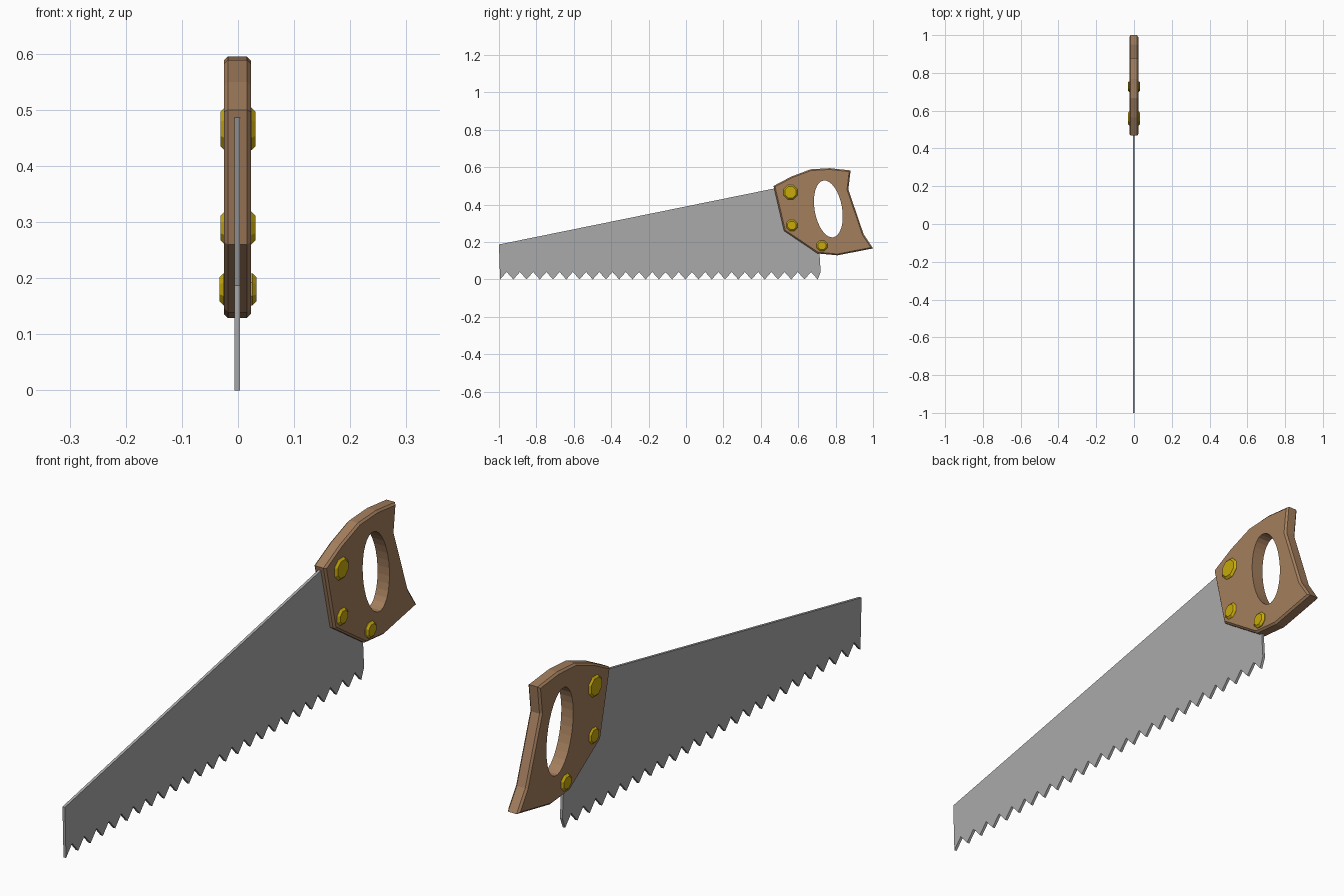
import bpy
import bmesh
from math import cos, sin, pi, radians

cube = bpy.data.objects.get("Cube")
if cube:
    bpy.data.objects.remove(cube)


def make_material(name, color):
    mat = bpy.data.materials.new(name)
    mat.use_nodes = True
    mat.diffuse_color = (*color, 1)
    mat.node_tree.nodes["Principled BSDF"].inputs["Base Color"].default_value = (*color, 1)
    return mat


steel = make_material("steel grey", (0.40, 0.40, 0.40))
wood = make_material("brown wood", (0.37, 0.21, 0.11))
brass = make_material("brass yellow", (0.58, 0.40, 0.003))


def plate(name, outline, x_min, x_max, mat=None, chamfer=0):
    """Extrude a (y, z) outline along x, optionally chamfering both rims."""
    bm = bmesh.new()
    base = bm.faces.new([bm.verts.new((x_min, y, z)) for y, z in outline])
    grown = bmesh.ops.extrude_face_region(bm, geom=[base], use_keep_orig=True)
    top = [v for v in grown["geom"] if isinstance(v, bmesh.types.BMVert)]
    bmesh.ops.translate(bm, verts=top, vec=(x_max - x_min, 0, 0))
    bmesh.ops.recalc_face_normals(bm, faces=bm.faces[:])
    if chamfer:
        rims = [e for e in bm.edges if abs(e.verts[0].co.x - e.verts[1].co.x) < 1e-5]
        bmesh.ops.bevel(bm, geom=rims, offset=chamfer, segments=1,
                        profile=0.5, affect='EDGES')
    mesh = bpy.data.meshes.new(name)
    bm.to_mesh(mesh)
    bm.free()
    obj = bpy.data.objects.new(name, mesh)
    bpy.context.collection.objects.link(obj)
    if mat:
        mesh.materials.append(mat)
    return obj


def ellipse(cy, cz, ry, rz, count, tilt=0, start=0):
    points = []
    for i in range(count):
        a = start + 2 * pi * i / count
        u, v = ry * cos(a), rz * sin(a)
        points.append((cy + u * cos(tilt) - v * sin(tilt),
                       cz + u * sin(tilt) + v * cos(tilt)))
    return points


# Blade: tapered sheet with a row of triangular teeth along the bottom
TEETH = 24
first, last = -0.994, 0.704
pitch = (last - first) / TEETH
outline = [(-1.0, 0.187)]
for i in range(TEETH):
    outline += [(first + i * pitch, 0), (first + (i + 0.5) * pitch, 0.04)]
outline += [(last, 0), (0.72, 0.04), (0.713, 0.15), (0.60, 0.40), (0.475, 0.487)]
plate("blade", outline, -0.0065, 0.0035, steel)

# Handle: chamfered wooden grip with a tilted oval finger hole
grip = [(0.468, 0.50), (0.563, 0.55), (0.666, 0.589), (0.768, 0.595), (0.88, 0.583),
        (0.868, 0.481), (0.95, 0.241), (1.0, 0.166), (0.81, 0.129), (0.703, 0.139),
        (0.524, 0.26)]
handle = plate("handle", grip, -0.025, 0.023, wood, 0.007)
cutter = plate("finger_hole_cutter", ellipse(0.761, 0.377, 0.0735, 0.154, 32, radians(10)),
               -0.1, 0.1)
cutter.hide_render = True
cut = handle.modifiers.new("finger hole", 'BOOLEAN')
cut.operation, cut.solver, cut.object = 'DIFFERENCE', 'EXACT', cutter
bpy.context.view_layer.objects.active = handle
bpy.ops.object.modifier_apply(modifier=cut.name)
bpy.data.objects.remove(cutter)

# Bolts: octagonal studs passing through the handle
for name, y, z, r, half in (("upper_bolt", 0.559, 0.466, 0.041, 0.0315),
                            ("middle_bolt", 0.566, 0.289, 0.032, 0.031),
                            ("lower_bolt", 0.727, 0.180, 0.031, 0.033)):
    plate(name, ellipse(y, z, r, r, 8, start=pi / 8), -half, half, brass, 0.0075)
